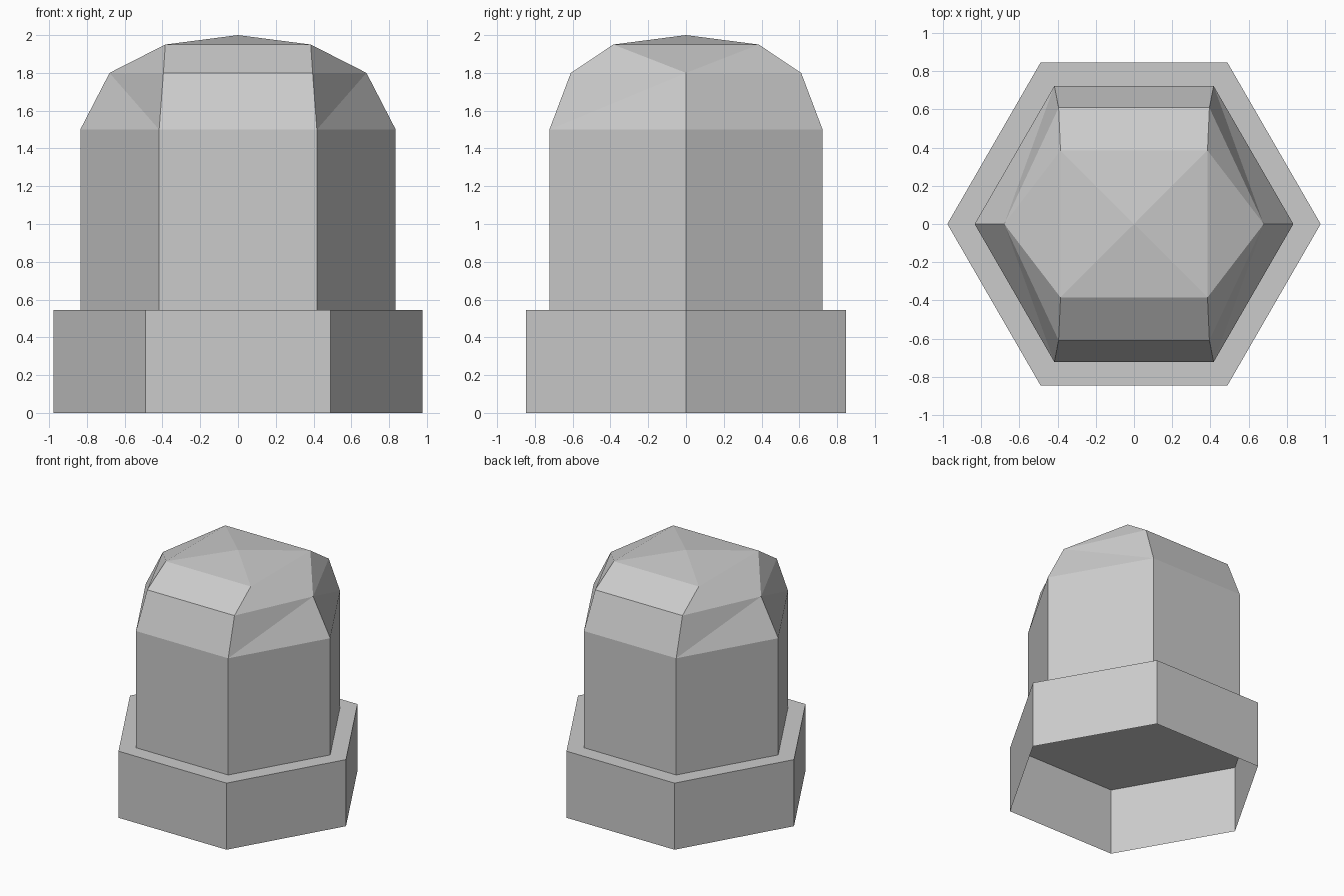
import bpy, bmesh
from math import cos, sin, pi

if "Cube" in bpy.data.objects:
    bpy.data.objects.remove(bpy.data.objects["Cube"], do_unlink=True)

grey = bpy.data.materials.new("plain grey")
grey.use_nodes = True
colour = (0.6, 0.6, 0.6, 1)
grey.diffuse_color = colour
grey.node_tree.nodes["Principled BSDF"].inputs["Base Color"].default_value = colour


def hexagon(bm, radius, z):
    """Ring of six vertices, starting at +x."""
    return [bm.verts.new((radius * cos(i * pi / 3), radius * sin(i * pi / 3), z))
            for i in range(6)]


def walls(bm, low, high):
    for i in range(6):
        j = (i + 1) % 6
        bm.faces.new((low[i], low[j], high[j], high[i]))


def finish(bm, name):
    mesh = bpy.data.meshes.new(name)
    bm.to_mesh(mesh)
    bm.free()
    mesh.materials.append(grey)
    obj = bpy.data.objects.new(name, mesh)
    bpy.context.collection.objects.link(obj)
    return obj


# Base collar: thin six-sided shell, closed on top and open underneath
bm = bmesh.new()
rim = hexagon(bm, 0.978, 0)
lid = hexagon(bm, 0.978, 0.545)
walls(bm, rim, lid)
bm.faces.new(lid)
finish(bm, "base_collar")

# Cap body: six-sided column
bm = bmesh.new()
foot = hexagon(bm, 0.835, 0.545)
shoulder = hexagon(bm, 0.835, 1.5)
walls(bm, foot, shoulder)

# Cap dome: tapered ring whose six corners are slightly squashed in x and y
brow = hexagon(bm, 1, 1.8)
for v in brow:
    v.co.x *= 0.68 if abs(v.co.y) < 0.01 else 0.79
    v.co.y *= 0.704
for i in range(6):
    j = (i + 1) % 6
    a, b, c, d = shoulder[i], shoulder[j], brow[j], brow[i]
    if i in (1, 4):                      # flat front and back panels
        bm.faces.new((a, b, c, d))
    elif i in (0, 3):                    # creased side panels
        bm.faces.new((a, b, d))
        bm.faces.new((b, c, d))
    else:
        bm.faces.new((a, b, c))
        bm.faces.new((a, c, d))

# Crown: low square pyramid joined to the six-sided ring
crown = {i: bm.verts.new((0.385 * sx, 0.385 * sy, 1.95))
         for i, sx, sy in ((1, 1, 1), (2, -1, 1), (4, -1, -1), (5, 1, -1))}
peak = bm.verts.new((0, 0, 2))
for i, j in ((1, 2), (2, 4), (4, 5), (5, 1)):
    bm.faces.new((crown[i], crown[j], peak))
for i, j in ((1, 2), (4, 5)):
    bm.faces.new((brow[i], brow[j], crown[j], crown[i]))
for i, side, j in ((2, 3, 4), (5, 0, 1)):
    bm.faces.new((brow[i], brow[side], crown[i]))
    bm.faces.new((brow[side], brow[j], crown[j]))
    bm.faces.new((crown[i], brow[side], crown[j]))
bmesh.ops.recalc_face_normals(bm, faces=bm.faces)
finish(bm, "domed_cap")
